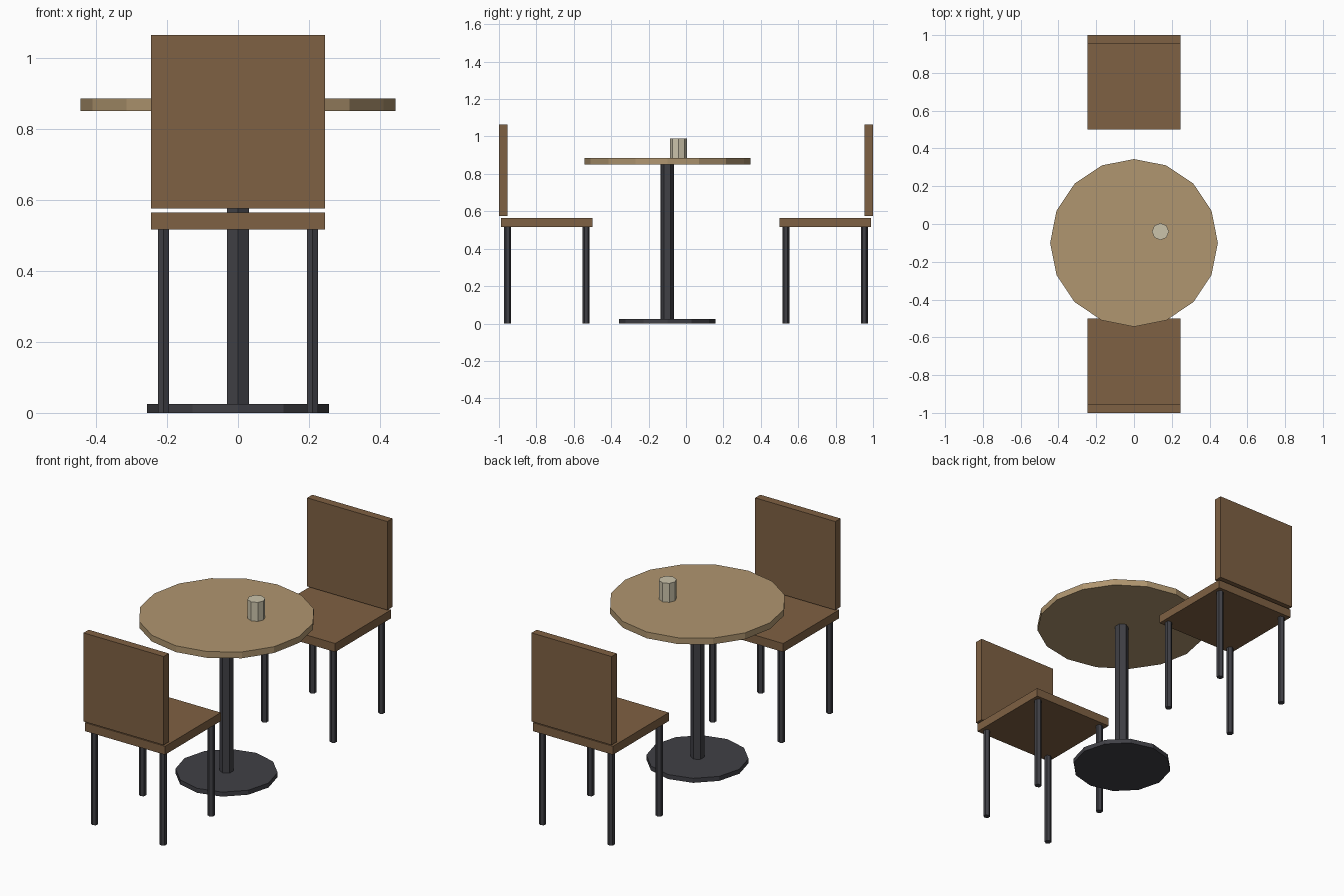
import bpy, math

if "Cube" in bpy.data.objects:
    bpy.data.objects.remove(bpy.data.objects["Cube"])


def material(name, rgb):
    m = bpy.data.materials.new(name)
    m.diffuse_color = (*rgb, 1.0)
    m.use_nodes = True
    m.node_tree.nodes["Principled BSDF"].inputs["Base Color"].default_value = m.diffuse_color
    return m


chair_wood = material("chair_brown", (0.212, 0.119, 0.056))
table_wood = material("table_tan", (0.434, 0.304, 0.160))
metal = material("dark_metal", (0.051, 0.051, 0.060))
ceramic = material("cup_cream", (0.60, 0.55, 0.41))


def box(name, mat, x, y, z):
    """Box from (min, max) ranges on each axis."""
    ranges = (x, y, z)
    bpy.ops.mesh.primitive_cube_add(size=1, location=[(a + b) / 2 for a, b in ranges])
    o = bpy.context.object
    o.name = name
    o.scale = [abs(b - a) for a, b in ranges]
    o.data.materials.append(mat)


def prism(name, mat, sides, radius, x, y, z0, z1):
    """Flat-sided cylinder with a corner pointing along y."""
    bpy.ops.mesh.primitive_cylinder_add(vertices=sides, radius=radius, depth=z1 - z0,
                                        location=(x, y, (z0 + z1) / 2))
    o = bpy.context.object
    o.name = name
    o.data.materials.append(mat)


# Pedestal table with a cup
TABLE_Y = -0.10
prism("table_base", metal, 12, 0.257, 0, TABLE_Y, 0.0, 0.025)
prism("table_pole", metal, 6, 0.035, 0, TABLE_Y, 0.025, 0.85)
prism("table_top", table_wood, 16, 0.444, 0, TABLE_Y, 0.85, 0.885)
prism("cup", ceramic, 8, 0.045, 0.14, -0.04, 0.885, 0.99)

# Two chairs facing each other
for side, s in (("front", -1), ("back", 1)):
    box(f"{side}_chair_seat", chair_wood, (-0.245, 0.245), (s * 0.50, s * 0.988), (0.517, 0.564))
    box(f"{side}_chair_backrest", chair_wood, (-0.245, 0.245), (s * 0.955, s * 1.0), (0.575, 1.065))
    for x in (-0.21, 0.21):
        for y in (0.534, 0.954):
            prism(f"{side}_chair_leg", metal, 6, 0.0185, x, s * y, 0.0, 0.517)
